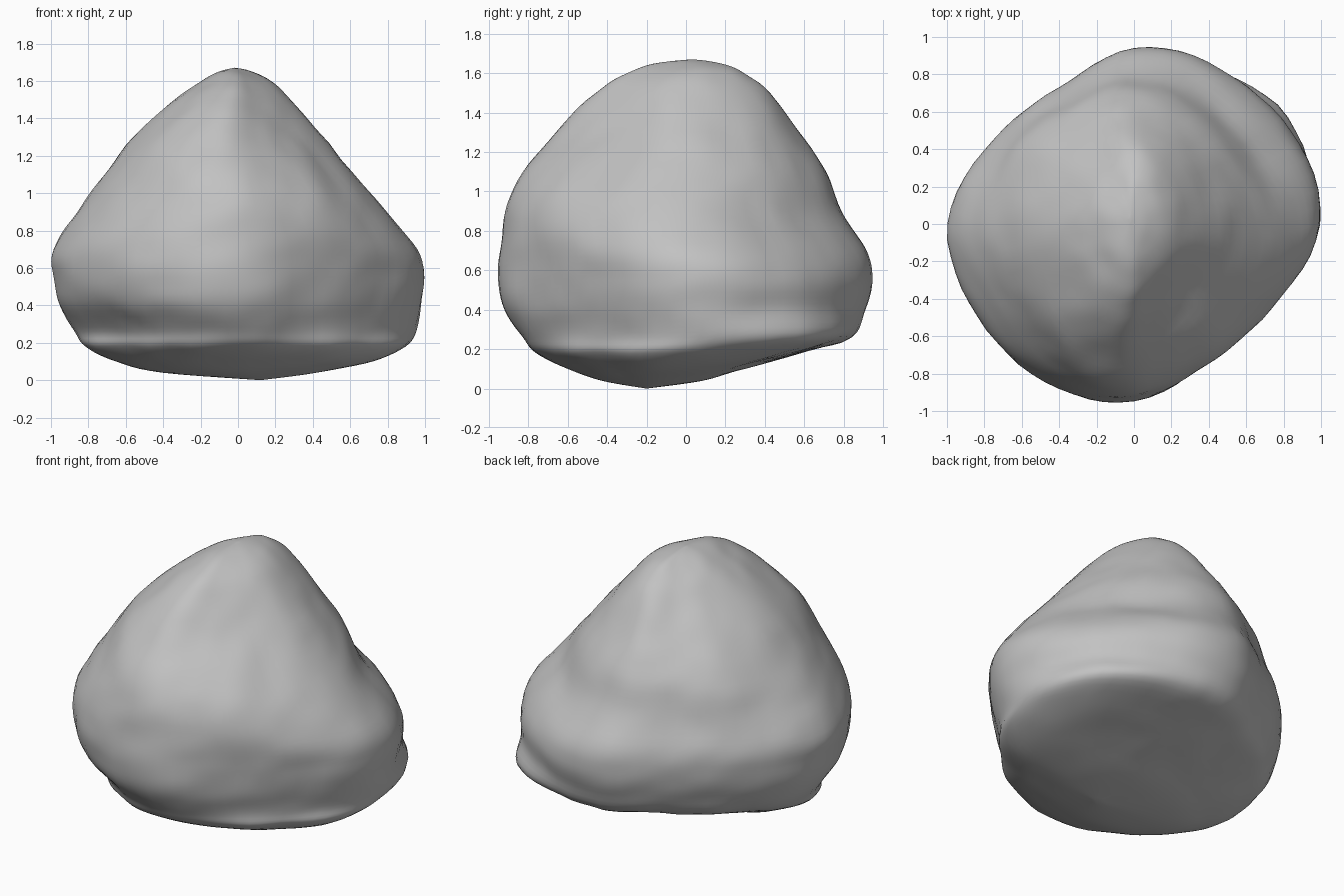
import bpy
import bmesh
from math import sin, cos, pi, exp, radians
from mathutils import Vector, noise

old = bpy.data.objects.get("Cube")
if old:
    bpy.data.objects.remove(old, do_unlink=True)

SEGMENTS = 72
STEPS = 5

# Radius of the widest outline at every 30 degrees, counter-clockwise from +x
OUTLINE = [1, .98, .94, .92, .81, .87, 1, .97, .96, .92, .81, .84]

# Height, then the extent in x and y at that height
LEVELS = [
    (0, .12, .12, -.2, -.2),
    (.04, -.4, .42, -.43, .08),
    (.1, -.66, .7, -.6, .28),
    (.18, -.82, .85, -.77, .56),
    (.26, -.88, .92, -.84, .82),
    (.4, -.96, .97, -.93, .91),
    (.55, -.99, 1, -.95, .95),
    (.7, -.98, .97, -.94, .92),
    (.9, -.85, .79, -.91, .79),
    (1.1, -.71, .62, -.83, .7),
    (1.3, -.56, .45, -.66, .57),
    (1.5, -.34, .28, -.47, .43),
    (1.6, -.19, .17, -.31, .3),
    (1.65, -.09, .07, -.17, .18),
    (1.67, -.02, -.02, .03, .03),
]

# Shoulders and undercuts: direction in degrees, height, spread, amount
SHOULDERS = [
    (-45, .95, .26, .13),
    (-45, .15, .12, .08),
    (135, 1.1, .3, .15),
    (135, .15, .12, .05),
    (40, .2, .15, .15),
    (40, .8, .2, -.08),
    (225, .25, .18, -.08),
    (225, 1, .2, -.04),
]


def spline(a, b, c, d, t):
    """Smooth blend from b to c."""
    return b + .5 * t * (c - a + t * (2 * a - 5 * b + 4 * c - d + t * (3 * (b - c) + d - a)))


def outline_radius(angle):
    place = angle / (2 * pi) * len(OUTLINE)
    i = int(place)
    near = [OUTLINE[(i + k) % len(OUTLINE)] for k in (-1, 0, 1, 2)]
    return spline(*near, place - i)


def fullness(angle, z):
    """How far the body swells or shrinks in a direction at a height."""
    total = 1
    for degrees, height, spread, amount in SHOULDERS:
        facing = max(0, cos(angle - radians(degrees))) ** 6
        total += amount * facing * exp(-((z - height) / spread) ** 2)
    return total


def normalised(values):
    low, high = min(values), max(values)
    return [2 * (v - low) / (high - low) - 1 for v in values]


# Unit outline, scaled to span -1 to 1 on both axes
angles = [2 * pi * i / SEGMENTS for i in range(SEGMENTS)]
unit_x = normalised([outline_radius(a) * cos(a) for a in angles])
unit_y = normalised([outline_radius(a) * sin(a) for a in angles])

# Smoothly interpolated levels
rows = []
last = len(LEVELS) - 1
for i in range(last):
    near = [LEVELS[min(max(i + k, 0), last)] for k in (-1, 0, 1, 2)]
    for s in range(STEPS):
        rows.append([spline(*column, s / STEPS) for column in zip(*near)])
rows.append(LEVELS[last])

# Stone body lofted through the levels
bm = bmesh.new()
rings = []
for z, x0, x1, y0, y1 in rows[1:-1]:
    ring = []
    for a, ux, uy in zip(angles, unit_x, unit_y):
        f = fullness(a, z)
        ring.append(bm.verts.new(((x0 + x1) / 2 + f * ux * (x1 - x0) / 2,
                                  (y0 + y1) / 2 + f * uy * (y1 - y0) / 2, z)))
    rings.append(ring)

for lower, upper in zip(rings, rings[1:]):
    for i in range(SEGMENTS):
        j = (i + 1) % SEGMENTS
        bm.faces.new((lower[i], lower[j], upper[j], upper[i]))

for ring, row in ((rings[0], rows[0]), (rings[-1], rows[-1])):
    z, x0, x1, y0, y1 = row
    tip = bm.verts.new((x0, y0, z))
    for i in range(SEGMENTS):
        bm.faces.new((ring[i], ring[(i + 1) % SEGMENTS], tip))
bmesh.ops.recalc_face_normals(bm, faces=bm.faces)

# Gentle weathered lumps
bm.normal_update()
moves = []
for v in bm.verts:
    lump = .01 * noise.noise(v.co * 3) + .007 * noise.noise(v.co * 7 + Vector((5, 2, 8)))
    moves.append(v.normal * lump * min(1, v.co.z * 5))
for v, move in zip(bm.verts, moves):
    v.co += move

mesh = bpy.data.meshes.new("boulder")
bm.to_mesh(mesh)
bm.free()
boulder = bpy.data.objects.new("boulder", mesh)
bpy.context.collection.objects.link(boulder)

# Plain grey stone
stone = bpy.data.materials.new("grey_stone")
stone.use_nodes = True
colour = (.54, .54, .54, 1)
stone.diffuse_color = colour
stone.node_tree.nodes["Principled BSDF"].inputs["Base Color"].default_value = colour
mesh.materials.append(stone)

bpy.context.view_layer.objects.active = boulder
boulder.select_set(True)
bpy.ops.object.shade_smooth_by_angle(angle=radians(50))
